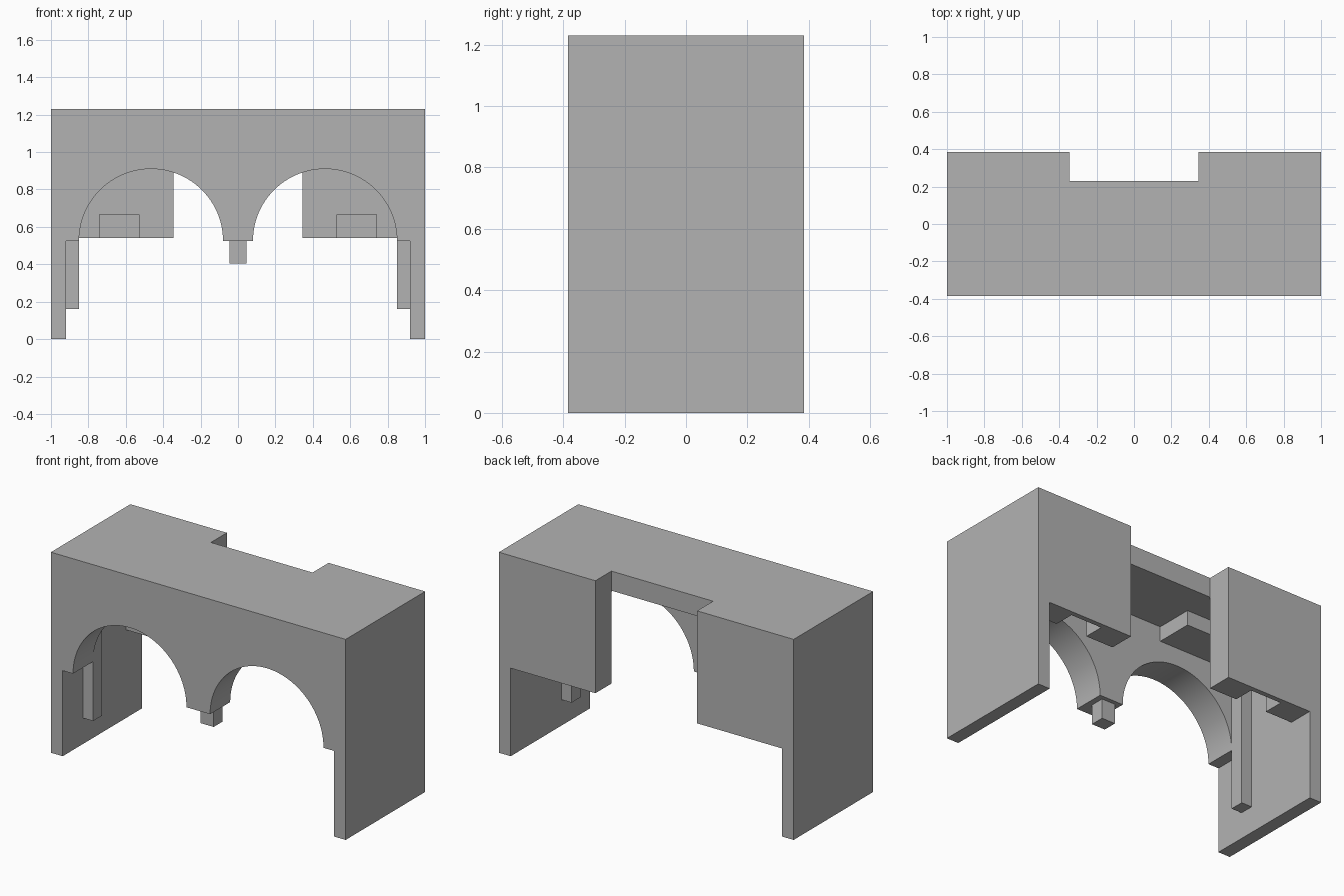
import bpy, bmesh, math

cube = bpy.data.objects.get("Cube")
if cube:
    bpy.data.objects.remove(cube, do_unlink=True)

# Single plain grey finish
GREY = (0.45, 0.45, 0.45, 1)
grey = bpy.data.materials.new("plain_grey")
grey.use_nodes = True
grey.diffuse_color = GREY
grey.node_tree.nodes["Principled BSDF"].inputs["Base Color"].default_value = GREY

FRONT, BACK = -0.385, 0.385
TOP, CEILING = 1.23, 1.11
WALL_IN = 0.92            # inner face of the side walls
ARCH_BACK = -0.19         # rear of the arched front wall
SPRING, RADIUS, ARCH_X = 0.525, 0.385, 0.465
PANEL_IN, PANEL_X, PANEL_Z = 0.23, 0.345, 0.54
NOTCH_BACK = 0.355


def prism(name, outline, y0, y1):
    """Extrude an x-z outline from y0 to y1."""
    bm = bmesh.new()
    face = bm.faces.new([bm.verts.new((x, y0, z)) for x, z in outline])
    ext = bmesh.ops.extrude_face_region(bm, geom=[face])
    for v in ext["geom"]:
        if isinstance(v, bmesh.types.BMVert):
            v.co.y = y1
    bmesh.ops.recalc_face_normals(bm, faces=bm.faces)
    mesh = bpy.data.meshes.new(name)
    bm.to_mesh(mesh)
    bm.free()
    mesh.materials.append(grey)
    obj = bpy.data.objects.new(name, mesh)
    bpy.context.collection.objects.link(obj)
    return obj


def box(name, x0, x1, y0, y1, z0, z1):
    return prism(name, [(x0, z0), (x1, z0), (x1, z1), (x0, z1)], y0, y1)


# Roof slab, set back between the two rear panels
box("roof", -WALL_IN, WALL_IN, FRONT, PANEL_IN, CEILING, TOP)

# Front wall with two round arches
outline = [(-WALL_IN, CEILING), (-WALL_IN, SPRING)]
for cx in (-ARCH_X, ARCH_X):
    for i in range(49):
        a = math.pi * (1 - i / 48)
        outline.append((cx + RADIUS * math.cos(a), SPRING + RADIUS * math.sin(a)))
outline += [(WALL_IN, SPRING), (WALL_IN, CEILING)]
arch_wall = prism("arched_front_wall", outline, FRONT, ARCH_BACK)
bpy.ops.object.select_all(action="DESELECT")
arch_wall.select_set(True)
bpy.context.view_layer.objects.active = arch_wall
bpy.ops.object.shade_smooth_by_angle(angle=math.radians(30))

# Short peg under the middle pier
box("centre_peg", -0.045, 0.045, -0.30, -0.215, 0.405, SPRING)

# Mirrored parts
for side, s in (("left", 1), ("right", -1)):
    box(side + "_side_wall", s * WALL_IN, s, FRONT, BACK, 0, TOP)
    box(side + "_post", s * 0.85, s * WALL_IN, ARCH_BACK, -0.105, 0.16, CEILING)
    box(side + "_ceiling_block", s * PANEL_X, s * WALL_IN, ARCH_BACK, 0.04, 1.02, CEILING)
    # Rear panel: plain outer skin, inner layer with a notch in its lower edge
    box(side + "_rear_panel_skin", s * PANEL_X, s * WALL_IN, NOTCH_BACK, BACK, PANEL_Z, TOP)
    notched = [(PANEL_X, PANEL_Z), (0.53, PANEL_Z), (0.53, 0.665), (0.74, 0.665),
               (0.74, PANEL_Z), (WALL_IN, PANEL_Z), (WALL_IN, TOP), (PANEL_X, TOP)]
    prism(side + "_rear_panel_notched", [(s * x, z) for x, z in notched], PANEL_IN, NOTCH_BACK)
